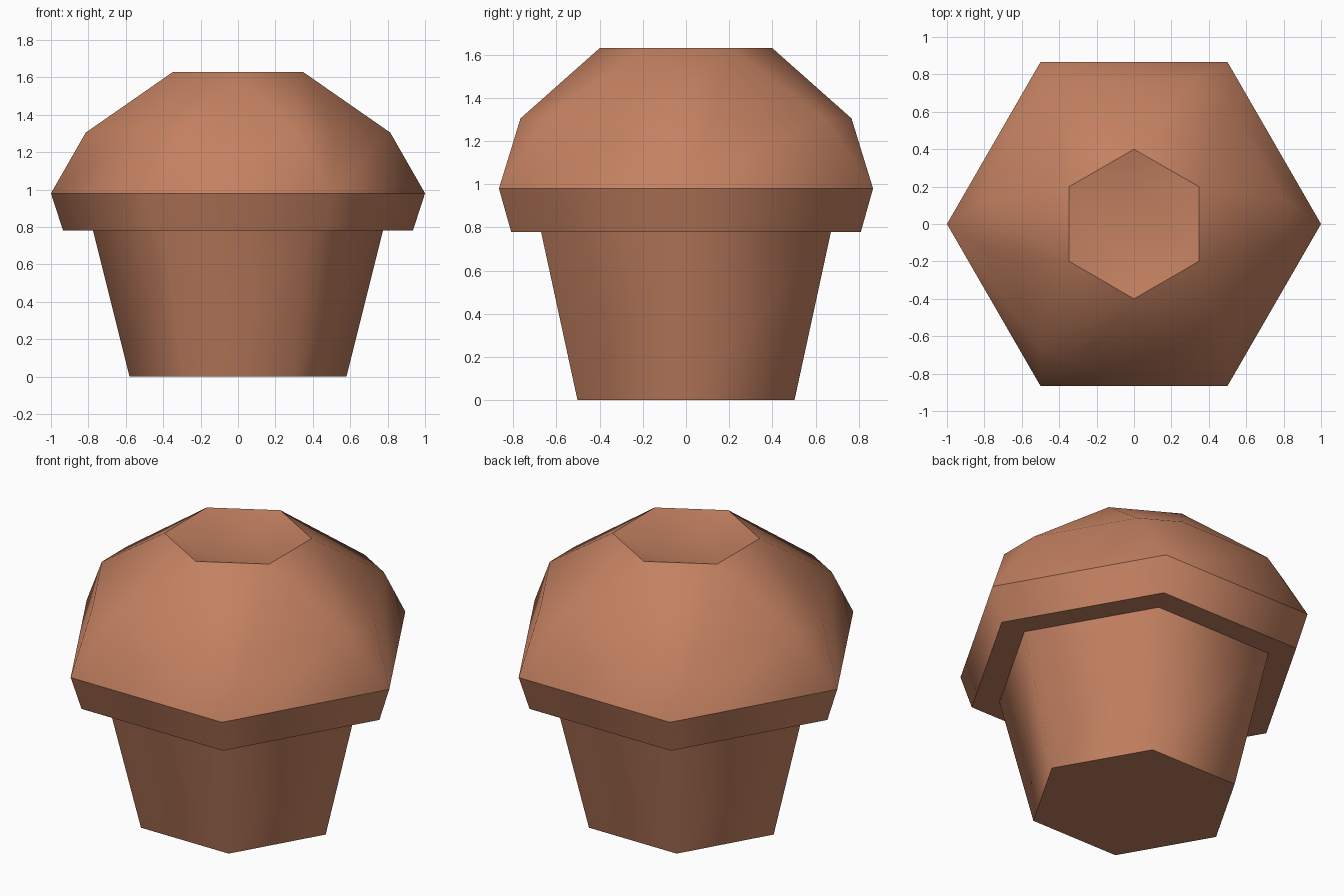
import bpy, bmesh
from math import cos, sin, radians

if "Cube" in bpy.data.objects:
    bpy.data.objects.remove(bpy.data.objects["Cube"])

mat = bpy.data.materials.new("baked_brown")
mat.diffuse_color = (0.55, 0.22, 0.12, 1)
mat.use_nodes = True
mat.node_tree.nodes["Principled BSDF"].inputs["Base Color"].default_value = mat.diffuse_color


def ring(bm, radius, z, angles):
    return [bm.verts.new((radius * cos(radians(a)), radius * sin(radians(a)), z))
            for a in angles]


def band(bm, low, high):
    n = len(low)
    for i in range(n):
        j = (i + 1) % n
        bm.faces.new((low[i], low[j], high[j], high[i]))


def sharpen(bm, verts, step=1):
    n = len(verts)
    for i in range(0, n, step):
        e = bm.edges.get((verts[i], verts[(i + 1) % n]))
        if e:
            e.smooth = False


def finish(bm, name):
    for f in bm.faces:
        f.smooth = True
    mesh = bpy.data.meshes.new(name)
    bm.to_mesh(mesh)
    bm.free()
    mesh.materials.append(mat)
    obj = bpy.data.objects.new(name, mesh)
    bpy.context.collection.objects.link(obj)


HEX = [60 * i for i in range(6)]

# Tapered baking cup
bm = bmesh.new()
foot = ring(bm, 0.58, 0, HEX)
lip = ring(bm, 0.775, 0.78, HEX)
band(bm, foot, lip)
bm.faces.new(foot[::-1])
sharpen(bm, foot)
finish(bm, "baking_cup")

# Muffin top: underside, rim and faceted dome
bm = bmesh.new()
inner = ring(bm, 0.775, 0.78, HEX)
under = ring(bm, 0.935, 0.78, HEX)
rim = ring(bm, 1.0, 0.98, HEX)
shoulder = ring(bm, 0.823, 1.305, [a + d for a in HEX for d in (-8.6, 8.6)])
crown = ring(bm, 0.4, 1.63, [a + 30 for a in HEX])
band(bm, inner, under)
band(bm, under, rim)
for i in range(6):
    j = (i + 1) % 6
    a, b, c = shoulder[2 * i], shoulder[2 * i + 1], shoulder[2 * j]
    bm.faces.new((rim[i], b, a))                     # corner triangle
    bm.faces.new((rim[i], rim[j], c, b))             # side panel
    bm.faces.new((b, c, crown[i]))                   # upper triangle
    bm.faces.new((a, b, crown[i], crown[i - 1]))     # upper panel

# Shallow dent in the crown
back = bm.verts.new((0, 0.2, 1.58))
front = bm.verts.new((0, -0.2, 1.58))
br, b, bl, fl, f, fr = crown
for face in ((br, b, back), (b, bl, back), (fl, f, front), (f, fr, front),
             (bl, fl, front, back), (fr, br, back, front)):
    bm.faces.new(face)

for loop in (under, rim, crown):
    sharpen(bm, loop)
sharpen(bm, shoulder, 2)
finish(bm, "muffin_top")
